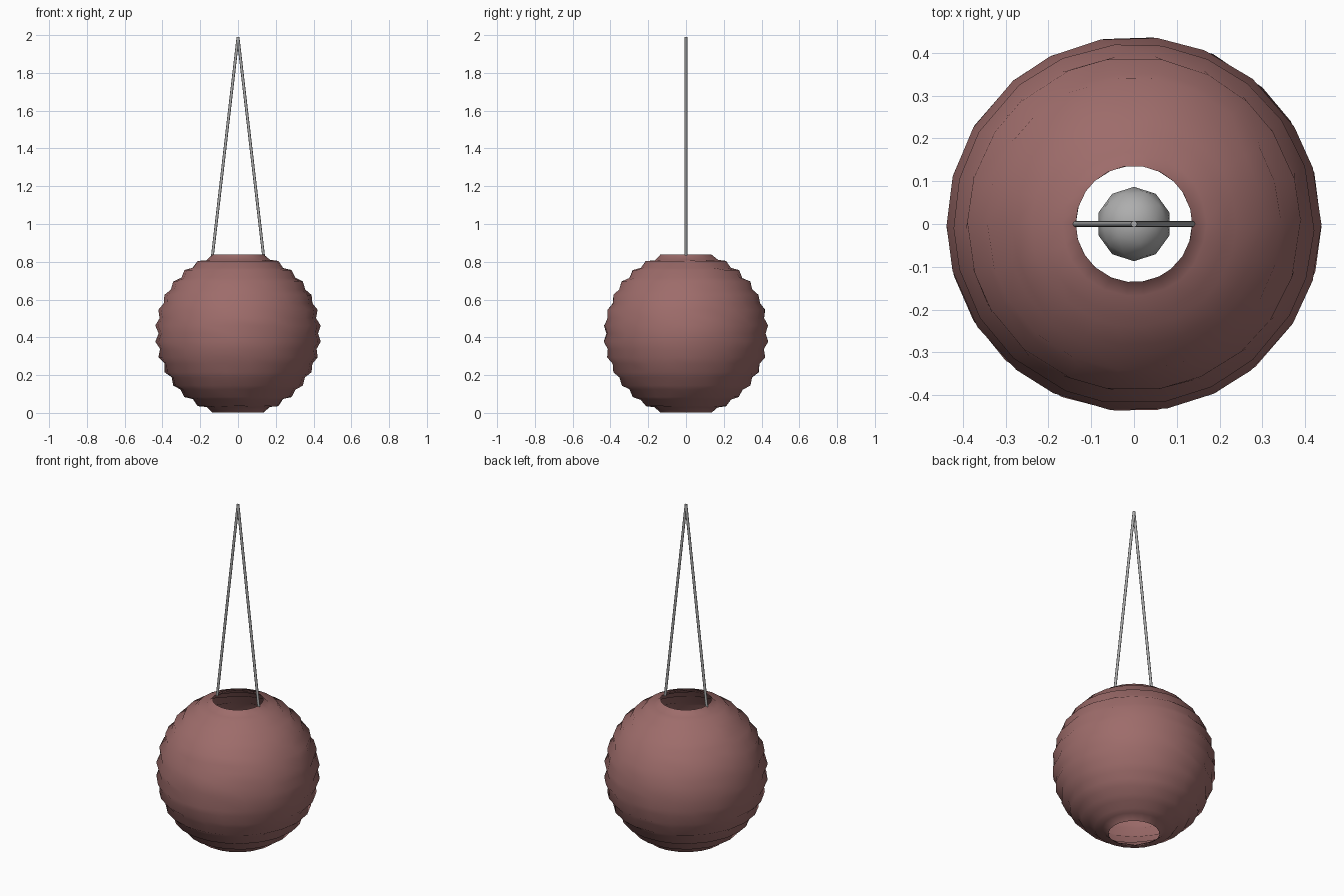
import bpy, bmesh, math, random
from mathutils import Vector

if "Cube" in bpy.data.objects:
    bpy.data.objects.remove(bpy.data.objects["Cube"])

random.seed(4)
SIDES, RIBS = 22, 14
RADIUS, CENTRE_Z = 0.44, 0.42


def add_material(name, colour):
    mat = bpy.data.materials.new(name)
    mat.diffuse_color = (*colour, 1)
    mat.use_nodes = True
    mat.node_tree.nodes["Principled BSDF"].inputs["Base Color"].default_value = mat.diffuse_color
    return mat


def add_object(name, bm, material, smooth):
    mesh = bpy.data.meshes.new(name)
    bm.to_mesh(mesh)
    bm.free()
    obj = bpy.data.objects.new(name, mesh)
    bpy.context.collection.objects.link(obj)
    mesh.materials.append(material)
    bpy.ops.object.select_all(action='DESELECT')
    obj.select_set(True)
    bpy.context.view_layer.objects.active = obj
    bpy.ops.object.shade_smooth_by_angle(angle=math.radians(smooth))
    return obj


paper = add_material("dusty_rose_paper", (0.34, 0.15, 0.145))
bulb_grey = add_material("bulb_grey", (0.42, 0.42, 0.42))
wire_grey = add_material("wire_grey", (0.42, 0.42, 0.42))

# Paper shade: open sphere with outward ribs and sagging paper between them
bm = bmesh.new()
first, last = math.radians(18), math.radians(162)
steps = (RIBS - 1) * 2
rings = []
for i in range(steps + 1):
    polar = first + (last - first) * i / steps
    sag = 0.962 if i % 2 else 1.0
    ring = []
    for j in range(SIDES):
        a = 2 * math.pi * (j + random.uniform(-0.15, 0.15)) / SIDES
        r = RADIUS * (sag + (random.uniform(-0.008, 0.008) if i % 2 else 0))
        s = r * math.sin(polar)
        ring.append(bm.verts.new((s * math.cos(a), s * math.sin(a),
                                  CENTRE_Z + r * math.cos(polar))))
    rings.append(ring)
for upper, lower in zip(rings, rings[1:]):
    for j in range(SIDES):
        k = (j + 1) % SIDES
        bm.faces.new((upper[j], lower[j], lower[k], upper[k]))
add_object("paper_shade", bm, paper, 100)

# Bulb hanging in the middle of the shade
bm = bmesh.new()
bmesh.ops.create_icosphere(bm, subdivisions=2, radius=0.087)
bmesh.ops.translate(bm, verts=bm.verts, vec=(0, 0, CENTRE_Z))
add_object("bulb", bm, bulb_grey, 40)

# Two straight wires from the upper rim to a shared point
for name, side in (("left_wire", -1), ("right_wire", 1)):
    foot, tip = Vector((side * 0.136, 0, 0.825)), Vector((0, 0, 1.99))
    axis = tip - foot
    bm = bmesh.new()
    bmesh.ops.create_cone(bm, cap_ends=True, segments=8, radius1=0.0075,
                          radius2=0.0075, depth=axis.length)
    bmesh.ops.rotate(bm, verts=bm.verts,
                     matrix=axis.to_track_quat('Z', 'Y').to_matrix())
    bmesh.ops.translate(bm, verts=bm.verts, vec=(foot + tip) / 2)
    add_object(name, bm, wire_grey, 50)
